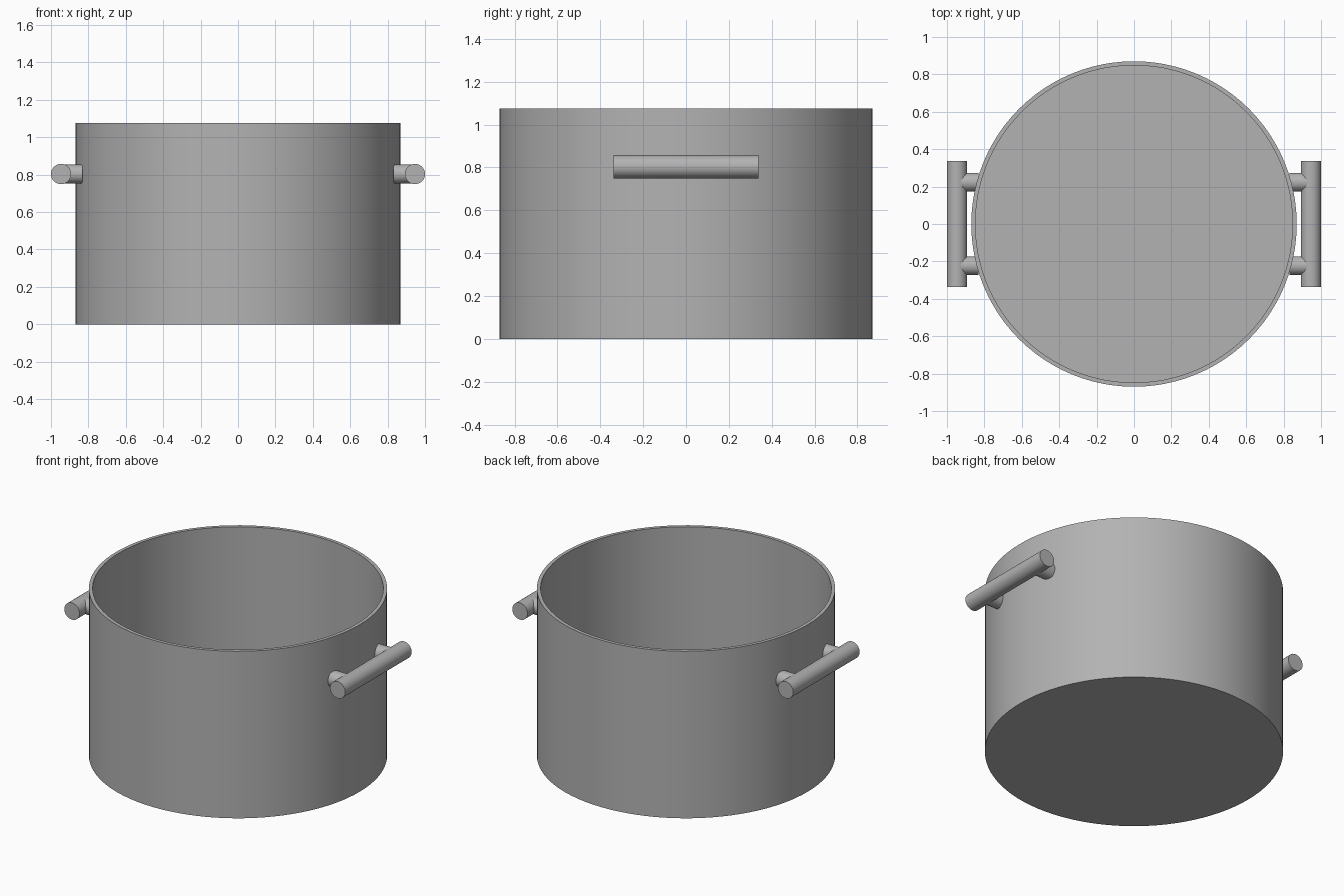
import bpy, bmesh, math
from mathutils import Matrix

if "Cube" in bpy.data.objects:
    bpy.data.objects.remove(bpy.data.objects["Cube"])

steel = bpy.data.materials.new("brushed grey steel")
steel.diffuse_color = (0.45, 0.45, 0.45, 1)
steel.use_nodes = True
steel.node_tree.nodes["Principled BSDF"].inputs["Base Color"].default_value = steel.diffuse_color


def finish(name, bm):
    bmesh.ops.recalc_face_normals(bm, faces=bm.faces)
    me = bpy.data.meshes.new(name)
    bm.to_mesh(me)
    bm.free()
    me.materials.append(steel)
    ob = bpy.data.objects.new(name, me)
    bpy.context.collection.objects.link(ob)
    bpy.context.view_layer.objects.active = ob
    ob.select_set(True)
    bpy.ops.object.shade_smooth_by_angle(angle=math.radians(35))
    ob.select_set(False)


def rod(name, radius, length, centre, axis):
    bm = bmesh.new()
    turn = Matrix.Rotation(math.pi / 2, 4, axis)
    bmesh.ops.create_cone(bm, cap_ends=True, segments=48, radius1=radius, radius2=radius,
                          depth=length, matrix=Matrix.Translation(centre) @ turn)
    finish(name, bm)


# Pot body: lathed wall with open top, thin rim and closed floor
R, H, WALL = 0.87, 1.075, 0.022
profile = [(0, 0), (R, 0), (R, H), (R - WALL, H), (R - WALL, WALL), (0, WALL)]
bm = bmesh.new()
verts = [bm.verts.new((r, 0, z)) for r, z in profile]
edges = [bm.edges.new(pair) for pair in zip(verts, verts[1:])]
bmesh.ops.spin(bm, geom=verts + edges, axis=(0, 0, 1), cent=(0, 0, 0),
               angle=2 * math.pi, steps=96)
bmesh.ops.remove_doubles(bm, verts=bm.verts, dist=1e-4)
finish("pot_body", bm)

# Handles: a bar along y on two short posts, on each side
BAR_X, BAR_Z = 0.946, 0.803
for side, sx in (("left", -1), ("right", 1)):
    rod(side + "_handle_bar", 0.054, 0.676, (sx * BAR_X, 0, BAR_Z), 'X')
    for end, sy in (("front", -1), ("back", 1)):
        rod(f"{side}_handle_{end}_post", 0.0505, 0.108,
            (sx * 0.886, sy * 0.223, BAR_Z), 'Y')
